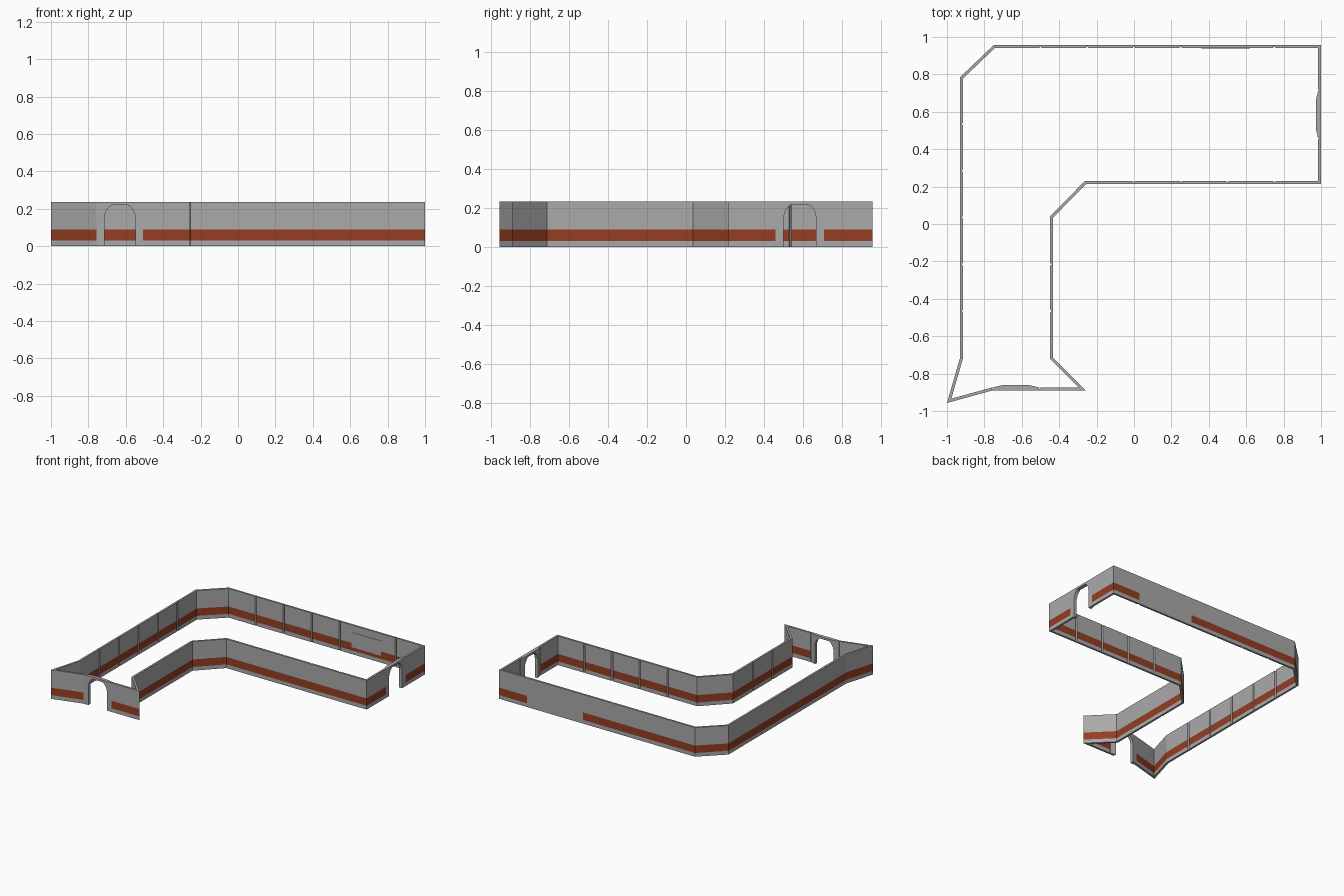
import bpy, bmesh
from mathutils import Vector

if "Cube" in bpy.data.objects:
    bpy.data.objects.remove(bpy.data.objects["Cube"])

H, T = 0.235, 0.016           # wall height and thickness
BAND = (0.03, 0.09)           # painted band heights


def material(name, rgb):
    m = bpy.data.materials.new(name)
    m.diffuse_color = (*rgb, 1)
    m.use_nodes = True
    m.node_tree.nodes["Principled BSDF"].inputs["Base Color"].default_value = m.diffuse_color
    return m


GREY = material("wall_grey", (0.40, 0.40, 0.40))
RUST = material("rust_band", (0.30, 0.048, 0.016))


def finish(bm, name):
    bmesh.ops.recalc_face_normals(bm, faces=bm.faces[:])
    me = bpy.data.meshes.new(name)
    bm.to_mesh(me)
    bm.free()
    me.materials.append(GREY)
    me.materials.append(RUST)
    ob = bpy.data.objects.new(name, me)
    bpy.context.collection.objects.link(ob)
    return ob


def panel(bm, foot, inward, outer_band=True):
    """Prism in three layers; band painted on faces parallel to the wall."""
    zs = (0, BAND[0], BAND[1], H)
    rings = [[bm.verts.new((p.x, p.y, z)) for p in foot] for z in zs]
    bm.faces.new(rings[0])
    bm.faces.new(rings[-1])
    n = len(foot)
    for k in range(3):
        for i in range(n):
            j = (i + 1) % n
            f = bm.faces.new((rings[k][i], rings[k][j], rings[k + 1][j], rings[k + 1][i]))
            e = (foot[j] - foot[i]).normalized()
            along = abs(e.dot(inward)) < 0.1
            if k == 1 and along and (i != 0 or outer_band):
                f.material_index = 1


# outline of the doorway: (offset from middle, lower edge height)
half = [(-0.125, 0), (-0.083, 0), (-0.083, 0.155), (-0.074, 0.187), (-0.06, 0.207), (-0.043, 0.219)]
ARCH = half + [(-u, z) for u, z in reversed(half)]


def doorway(bm, mid, d, inward):
    """Arched panel that swells towards the inside of the room."""
    def depth(u):
        return T + 0.012 * min(1, (0.125 - abs(u)) / 0.05)

    def vert(u, z, w):
        p = mid + d * u + inward * w
        return bm.verts.new((p.x, p.y, z))

    cols = [(vert(u, z, 0), vert(u, z, depth(u)), vert(u, H, depth(u)), vert(u, H, 0)) for u, z in ARCH]
    for i in range(len(cols) - 1):
        a, b = cols[i], cols[i + 1]
        same = ARCH[i][0] == ARCH[i + 1][0]
        for k in range(4):
            if same and k != 0:
                continue
            m = (k + 1) % 4
            bm.faces.new((a[k], a[m], b[m], b[k]))
    bm.faces.new(cols[0])
    bm.faces.new(cols[-1])
    bmesh.ops.remove_doubles(bm, verts=[v for c in cols for v in c], dist=1e-5)


# outer outline, counter-clockwise: (x, y, wall name, cuts along the wall, doorway index)
sixth = [i / 6 for i in range(7)]
OUT = [
    (1, 0.957, "back_wall", [(1 - x) / 1.75 for x in (1, .75, .25, 0, -.25, -.5, -.75)], None),
    (-0.75, 0.957, "back_left_corner_wall", [0, 1], None),
    (-0.93, 0.785, "left_wall", sixth, None),
    (-0.93, -0.715, "left_flare_wall", [0, 1], None),
    (-1.0, -0.957, "front_flare_wall", [0, 1], None),
    (-0.757, -0.89, "front_wall", [0, 0.5, 1], 0),
    (-0.257, -0.89, "right_flare_wall", [0, 1], None),
    (-0.432, -0.715, "passage_right_wall", [0, 1 / 3, 2 / 3, 1], None),
    (-0.432, 0.035, "inner_corner_wall", [0, 1], None),
    (-0.255, 0.215, "inner_front_wall", [0] + [(x + .255) / 1.255 for x in (0, .25, .5, .75)] + [1], None),
    (1, 0.215, "right_wall", [0, 0.33, 0.667, 1], 1),
]
P = [Vector(o[:2]) for o in OUT]
N = len(P)


def direction(i):
    return (P[(i + 1) % N] - P[i % N]).normalized()


def left(v):
    return Vector((-v.y, v.x))


def mitre(i):
    a, b = left(direction(i - 1)), left(direction(i))
    return P[i % N] + (a + b) * (T / (1 + a.dot(b)))


# walls made of panels with grooved joints on the inside
for i, (_, _, name, cuts, door) in enumerate(OUT):
    bm = bmesh.new()
    d, inw = direction(i), left(direction(i))
    start, end = P[i], P[(i + 1) % N]
    for k in range(len(cuts) - 1):
        a, b = start.lerp(end, cuts[k]), start.lerp(end, cuts[k + 1])
        if k == door:
            doorway(bm, (a + b) / 2, d, inw)
            continue
        foot = [a, b]
        if k == len(cuts) - 2:
            foot.append(mitre((i + 1) % N))
        else:
            foot += [b + inw * T * 0.4, b + inw * T - d * 0.007]
        if k == 0:
            foot.append(mitre(i))
        else:
            foot += [a + inw * T + d * 0.007, a + inw * T * 0.4]
        panel(bm, foot, inw, not (name == "back_wall" and k == 1))
    finish(bm, name)

# flat display plate on the inside of the wide back panel
bm = bmesh.new()
bmesh.ops.create_cube(bm, size=1)
for v in bm.verts:
    v.co = Vector((0.49 + v.co.x * 0.26, 0.957 - T - 0.001 + v.co.y * 0.004, 0.117 + v.co.z * 0.12))
finish(bm, "display_plate")
